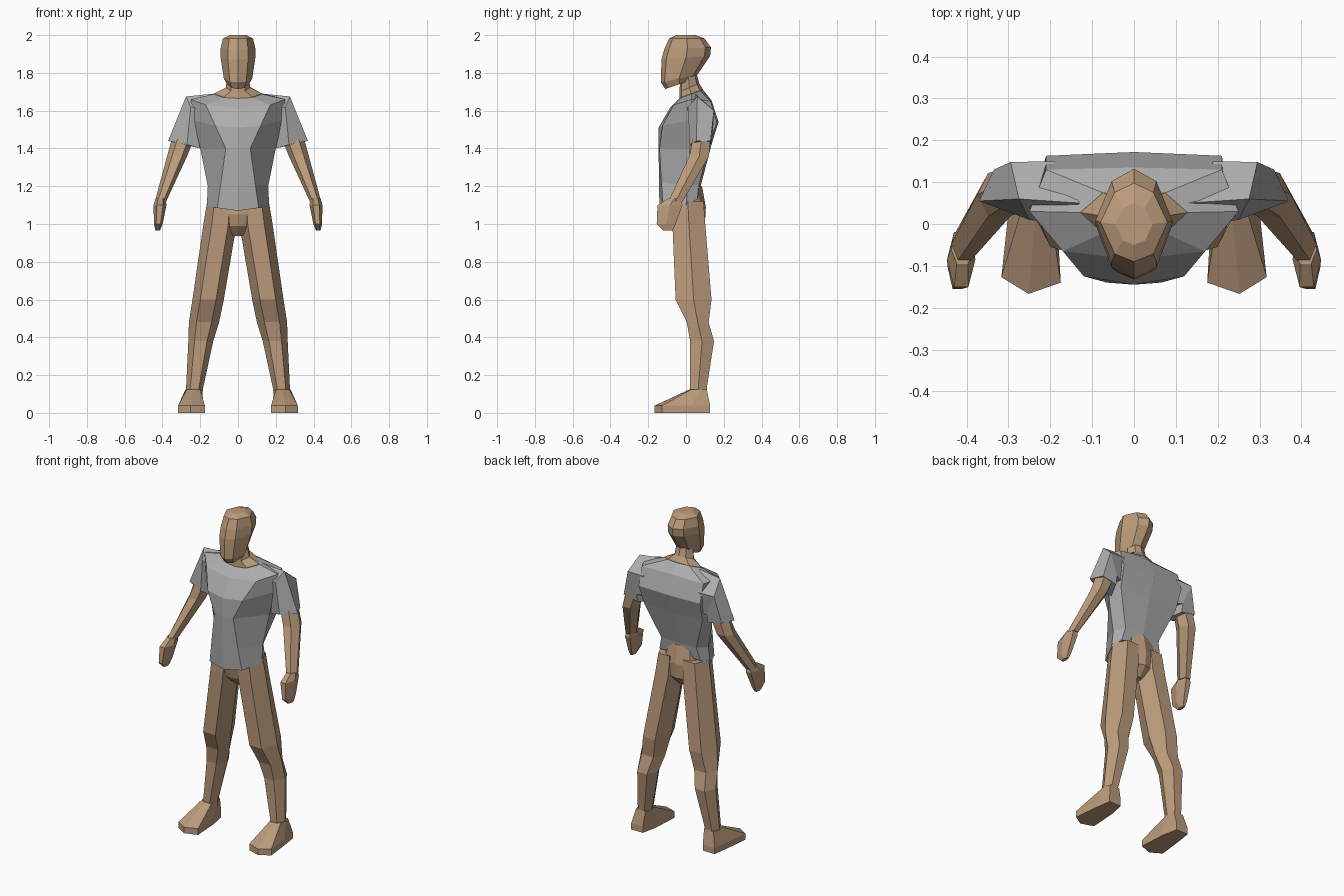
import bpy, bmesh, math


def material(name, rgb):
    m = bpy.data.materials.new(name)
    m.diffuse_color = (*rgb, 1)
    return m


SKIN = material("tan", (0.50, 0.33, 0.20))
SHIRT = material("grey", (0.42, 0.42, 0.42))


def loft(name, rings, mat, side=1):
    """Skin a stack of equal-length rings with flat faces and close both ends."""
    bm = bmesh.new()
    rows = [[bm.verts.new((side * x, y, z)) for x, y, z in r] for r in rings]
    n = len(rows[0])
    for a, b in zip(rows, rows[1:]):
        for i in range(n):
            j = (i + 1) % n
            bm.faces.new((a[i], a[j], b[j], b[i]))
    bm.faces.new(rows[0])
    bm.faces.new(rows[-1])
    bmesh.ops.recalc_face_normals(bm, faces=bm.faces)
    me = bpy.data.meshes.new(name)
    bm.to_mesh(me)
    bm.free()
    me.materials.append(mat)
    ob = bpy.data.objects.new(name, me)
    bpy.context.collection.objects.link(ob)
    return ob


def pair(name, rings, mat):
    loft("left_" + name, rings, mat, 1)
    loft("right_" + name, rings, mat, -1)


def symmetric(half):
    """Close a half ring, running front centre to back centre, across x = 0."""
    return half + [(-x, y, z) for x, y, z in half[-2:0:-1]]


def oval(yf, zf, yb, zb, rx):
    """Eight-sided tilted ring from front and back points plus half width."""
    steps = ((0, 0), (0.58, 0.1), (1, 0.5), (0.58, 0.88), (0, 1))
    return symmetric([(rx * w, yf + (yb - yf) * t, zf + (zb - zf) * t)
                      for w, t in steps])


def hexagon(cx, cy, z, rx, ry):
    return [(cx + rx * math.cos(i * math.pi / 3),
             cy + ry * math.sin(i * math.pi / 3) / 0.866, z) for i in range(6)]


# Head
loft("head", [oval(*r) for r in (
    (-0.11, 1.715, 0.04, 1.765, 0.058),
    (-0.133, 1.75, 0.06, 1.79, 0.075),
    (-0.13, 1.87, 0.128, 1.89, 0.092),
    (-0.115, 1.925, 0.132, 1.935, 0.092),
    (-0.09, 1.982, 0.098, 1.982, 0.08),
    (-0.05, 2.0, 0.05, 2.0, 0.045))], SKIN)

# Neck flaring into the shoulders
loft("neck", [oval(*r) for r in (
    (-0.035, 1.64, 0.085, 1.68, 0.12),
    (-0.035, 1.668, 0.09, 1.712, 0.128),
    (-0.035, 1.70, 0.07, 1.745, 0.065),
    (-0.03, 1.77, 0.055, 1.80, 0.055))], SKIN)

# Shirt body
shirt = [symmetric(h) for h in (
    [(0, -.14, 1.07), (.11, -.12, 1.085), (.165, 0, 1.10), (.14, .06, 1.13), (0, .07, 1.15)],
    [(0, -.143, 1.2), (.09, -.13, 1.22), (.16, .01, 1.2), (.12, .07, 1.21), (0, .08, 1.21)],
    [(0, -.145, 1.4), (.065, -.14, 1.4), (.2, .02, 1.4), (.2, .125, 1.42), (0, .135, 1.42)],
    [(0, -.145, 1.51), (.12, -.125, 1.52), (.235, .02, 1.55), (.21, .163, 1.54), (0, .172, 1.54)],
    [(0, -.085, 1.615), (.17, -.065, 1.63), (.25, .03, 1.66), (.21, .13, 1.65), (0, .135, 1.655)])]
shirt.append(oval(-0.035, 1.665, 0.09, 1.71, 0.13))
loft("shirt_body", shirt, SHIRT)

# Sleeves
pair("sleeve", [
    [(.18, 0, 1.6), (.13, .05, 1.69), (.19, .15, 1.6), (.15, .1, 1.45), (.15, .02, 1.45)],
    [(.25, .01, 1.62), (.275, .06, 1.675), (.295, .148, 1.6), (.24, .14, 1.47), (.2, .02, 1.47)],
    [(.27, .02, 1.42), (.37, .055, 1.44), (.335, .13, 1.44), (.24, .13, 1.42), (.2, .04, 1.40)],
], SHIRT)

# Arms and hands
pair("arm", [hexagon(*r) for r in (
    (.285, .085, 1.47, .06, .045),
    (.322, .07, 1.36, .053, .052),
    (.41, -.055, 1.12, .03, .038))], SKIN)
pair("hand", [hexagon(*r) for r in (
    (.41, -.06, 1.135, .027, .035),
    (.413, -.085, 1.10, .034, .066),
    (.422, -.105, 1.0, .023, .05),
    (.425, -.095, .965, .012, .025))], SKIN)

# Hips
loft("hips", [oval(*r) for r in (
    (-.08, 1.14, .085, 1.20, .12),
    (-.085, 1.05, .105, 1.09, .155),
    (-.07, .99, .10, 1.0, .12),
    (-.02, .935, .05, .945, .03))], SKIN)

# Legs
pair("leg", [hexagon(*r) for r in (
    (.085, .01, 1.12, .078, .083),
    (.095, .015, 1.0, .088, .087),
    (.158, .04, .6, .083, .095),
    (.18, .062, .48, .08, .058),
    (.197, .085, .38, .066, .063),
    (.23, .065, .13, .045, .045),
    (.235, .07, .05, .04, .04))], SKIN)

# Feet: a sole outline raised, then drawn in to the ankle
sole = [(.252, -.167), (.317, -.127), (.3, .03), (.285, .128),
        (.205, .128), (.185, .03), (.175, -.14)]
ankle = [(.235, .02), (.27, .03), (.278, .07), (.265, .11),
         (.2, .11), (.188, .07), (.2, .03)]
pair("foot", [[(x, y, 0) for x, y in sole],
              [(x, y, .038) for x, y in sole],
              [(x, y, .125) for x, y in ankle]], SKIN)
